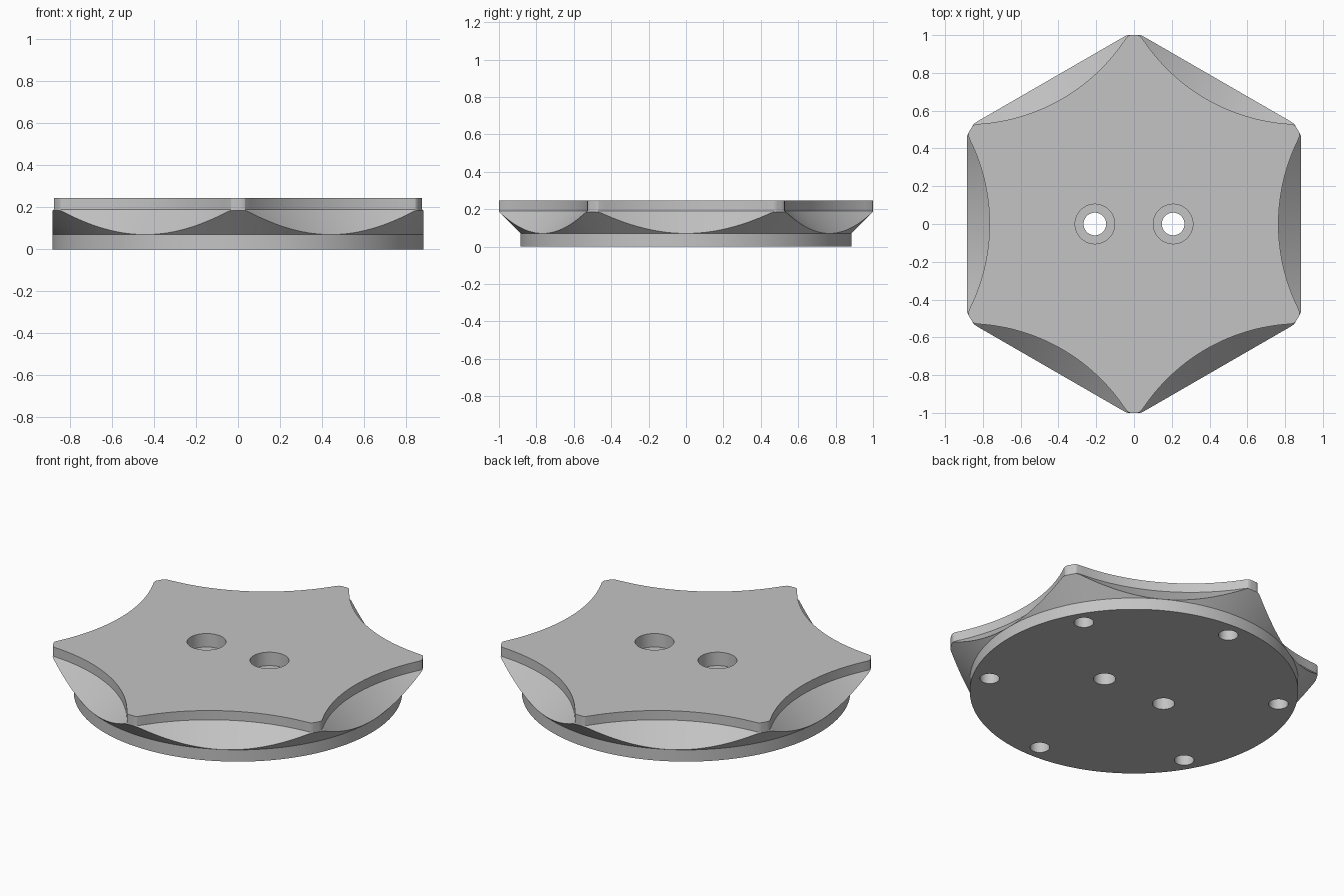
import bpy, bmesh, math
from mathutils import Matrix, Vector

if "Cube" in bpy.data.objects:
    bpy.data.objects.remove(bpy.data.objects["Cube"])

BASE_R, TIP_R = 0.885, 1.0          # foot disc radius, reach of the six tips
FOOT_Z, RIM_Z, TOP_Z = 0.07, 0.19, 0.245
PITCH = 2 * BASE_R                  # spacing between interlocking tiles
STEPS = 44                          # columns per hexagon side


def scoop_radius(phi, r):
    """Radius at which a neighbouring tile of radius r bites into this one."""
    disc = r * r - (PITCH * math.sin(phi)) ** 2
    return PITCH * math.cos(phi) - math.sqrt(disc) if disc > 0 else PITCH


def rounded_min(a, b, k=0.02):
    h = max(k - abs(a - b), 0) / k
    return min(a, b) - h * h * k / 4


def column(phi):
    """Radius and height pairs from the foot up to the top face."""
    ridge = min(BASE_R / math.cos(phi), TIP_R)
    z0, z1 = FOOT_Z + ridge - BASE_R, FOOT_Z + TIP_R - BASE_R
    pts = [(BASE_R, 0), (BASE_R, FOOT_Z), (ridge, z0)]
    for i in range(1, 5):
        z = z0 + (z1 - z0) * i / 4
        pts.append((min(TIP_R, scoop_radius(phi, BASE_R + z - FOOT_Z)), z))
    plate = rounded_min(TIP_R, scoop_radius(phi, TIP_R + 0.005))
    return pts + [(plate, RIM_Z), (plate, TOP_Z)]


def mesh_object(name, bm):
    mesh = bpy.data.meshes.new(name)
    bm.to_mesh(mesh)
    bm.free()
    obj = bpy.data.objects.new(name, mesh)
    bpy.context.collection.objects.link(obj)
    return obj


# Tile body: six identical sides, columns packed closer near the tips
bm = bmesh.new()
columns = []
for side in range(6):
    for i in range(STEPS):
        phi = math.radians(30) * math.sin(math.pi / 2 * (2 * i / STEPS - 1))
        a = side * math.pi / 3 + phi
        columns.append([bm.verts.new((r * math.cos(a), r * math.sin(a), z))
                        for r, z in column(phi)])
for c, d in zip(columns, columns[1:] + columns[:1]):
    for j in range(len(c) - 1):
        bm.faces.new((c[j], d[j], d[j + 1], c[j + 1]))
bm.faces.new([c[0] for c in reversed(columns)])
bm.faces.new([c[-1] for c in columns])
bmesh.ops.remove_doubles(bm, verts=bm.verts, dist=0.00002)
bmesh.ops.recalc_face_normals(bm, faces=bm.faces)
tile = mesh_object("tile_body", bm)


def drill(name, holes):
    """Cut vertical round holes given as (x, y, radius, low z, high z)."""
    cut = bmesh.new()
    for x, y, r, low, high in holes:
        bmesh.ops.create_cone(cut, cap_ends=True, segments=48, radius1=r, radius2=r,
                              depth=high - low,
                              matrix=Matrix.Translation(Vector((x, y, (low + high) / 2))))
    cutter = mesh_object(name, cut)
    cutter.hide_render = True
    mod = tile.modifiers.new(name, 'BOOLEAN')
    mod.operation = 'DIFFERENCE'
    mod.solver = 'EXACT'
    mod.object = cutter
    bpy.ops.object.modifier_apply(modifier=mod.name)
    bpy.data.objects.remove(cutter)


bpy.ops.object.select_all(action='DESELECT')
tile.select_set(True)
bpy.context.view_layer.objects.active = tile

# Two screw holes with counterbores, six blind pockets under the tips
drill("screw_holes", [(s * 0.207, 0, 0.06, -0.1, 0.4) for s in (-1, 1)])
drill("counterbores", [(s * 0.207, 0, 0.105, 0.165, 0.4) for s in (-1, 1)])
tips = [math.radians(30 + 60 * k) for k in range(6)]
drill("pockets", [(0.79 * math.cos(a), 0.79 * math.sin(a), 0.053, -0.1, 0.14) for a in tips])

# Material
grey = bpy.data.materials.new("light_grey")
grey.use_nodes = True
colour = (0.55, 0.55, 0.55, 1)
grey.diffuse_color = colour
grey.node_tree.nodes["Principled BSDF"].inputs["Base Color"].default_value = colour
tile.data.materials.clear()
tile.data.materials.append(grey)

bpy.ops.object.shade_smooth_by_angle(angle=math.radians(25))
